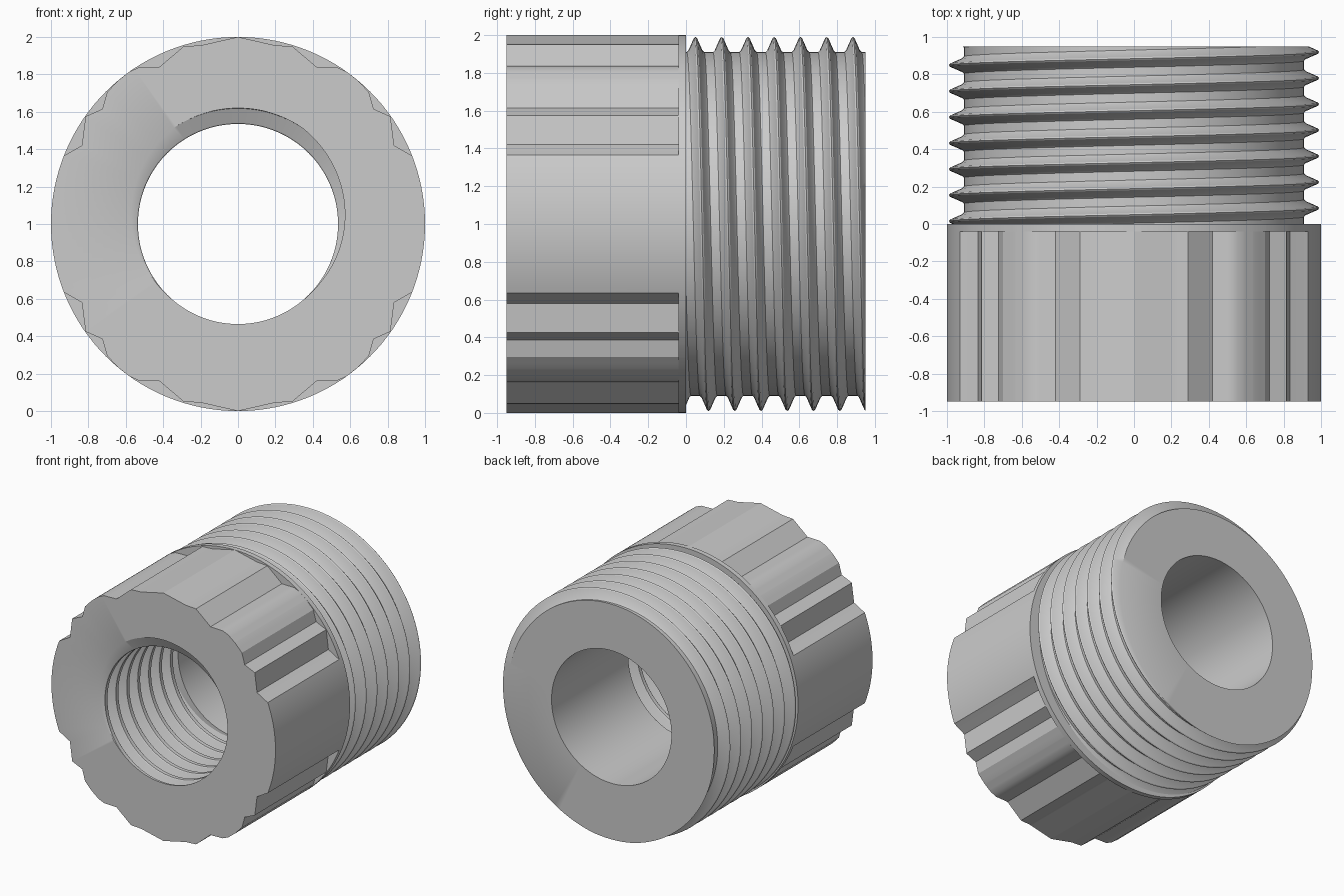
import bpy, bmesh, math
from mathutils import Vector

cube = bpy.data.objects.get("Cube")
if cube:
    bpy.data.objects.remove(cube, do_unlink=True)

PITCH = 0.139
BORE = 0.535

grey = bpy.data.materials.new("plain_grey")
grey.use_nodes = True
grey.diffuse_color = (0.6, 0.6, 0.6, 1)
grey.node_tree.nodes["Principled BSDF"].inputs["Base Color"].default_value = (0.6, 0.6, 0.6, 1)


def lerp_table(table, u):
    """Radius at distance u from the middle of the thread tooth."""
    for (a, ra), (b, rb) in zip(table, table[1:]):
        if u <= b:
            return ra + (rb - ra) * (u - a) / (b - a)
    return table[-1][1]


def thread_rows(table, theta, start, y0, y1):
    """Rows (radius, y) of a right-hand helical thread, clipped to y0..y1."""
    base = start + PITCH * (0.25 - theta / math.tau)
    offsets = [-u for u, r in reversed(table) if u > 0] + [u for u, r in table]
    rows = []
    for k in range(-3, 11):
        for off in offsets:
            y = min(max(base + k * PITCH + off, y0), y1)
            d = (y - base) % PITCH
            rows.append((lerp_table(table, min(d, PITCH - d)), y))
    return rows


def sweep(name, column, angles):
    """Turn a closed (radius, y) column around the y axis."""
    bm = bmesh.new()
    cols = []
    for t in angles:
        c, s = math.cos(t), math.sin(t)
        cols.append([bm.verts.new((r * c, y, 1 + r * s)) for r, y in column(t)])
    for a, b in zip(cols, cols[1:]):
        for i in range(len(a)):
            j = (i + 1) % len(a)
            bm.faces.new((a[i], a[j], b[j], b[i]))
    bmesh.ops.remove_doubles(bm, verts=bm.verts, dist=0.0002)
    bmesh.ops.recalc_face_normals(bm, faces=bm.faces)
    mesh = bpy.data.meshes.new(name)
    bm.to_mesh(mesh)
    bm.free()
    mesh.materials.append(grey)
    ob = bpy.data.objects.new(name, mesh)
    bpy.context.collection.objects.link(ob)
    bpy.ops.object.select_all(action='DESELECT')
    ob.select_set(True)
    bpy.context.view_layer.objects.active = ob
    bpy.ops.object.shade_smooth_by_angle(angle=math.radians(25))
    return ob


# Grip outline for one quarter, from the top round to the side
quarter = [(0, 1), (0.20, 0.955), (0.29, 0.95), (0.42, 0.84), (0.53, 0.837),
           (0.58, 0.815), (0.64, 0.768), (0.70, 0.705), (0.725, 0.615),
           (0.815, 0.575), (0.835, 0.42), (0.93, 0.365)]
corners = sorted((math.atan2(z, x), Vector((x, z))) for x, z in quarter)


def grip_radius(theta):
    t = theta % math.pi
    t = min(t, math.pi - t)
    if t <= corners[0][0]:
        return 1.0
    ray = Vector((math.cos(t), math.sin(t)))
    for (a, p), (b, q) in zip(corners, corners[1:]):
        if t <= b + 1e-9:
            edge = q - p
            return (p.x * edge.y - p.y * edge.x) / (ray.x * edge.y - ray.y * edge.x)
    return 1.0


even = [math.tau * i / 128 for i in range(129)]
corner_angles = [v for a, p in corners
                 for v in (a, math.pi - a, math.pi + a, math.tau - a)]

# Head: scalloped grip, round collar and threaded socket
inner_thread = [(0, 0.62), (0.013, 0.618), (0.048, 0.54), (0.054, BORE)]


def head_column(t):
    bore = thread_rows(inner_thread, t, -0.95, -0.95, 0)[::-1]
    r = grip_radius(t)
    return bore + [(r, -0.95), (r, -0.04), (1, -0.04), (1, 0)]


sweep("grip_head", head_column, sorted(set(even + corner_angles)))

# Shank: outer thread with a plain bore
outer_thread = [(0, 0.99), (0.008, 0.984), (0.036, 0.92), (0.046, 0.91)]


def shank_column(t):
    return ([(BORE, 0)] + thread_rows(outer_thread, t, 0.05, 0, 0.95)
            + [(BORE, 0.95)])


sweep("threaded_shank", shank_column, even)
